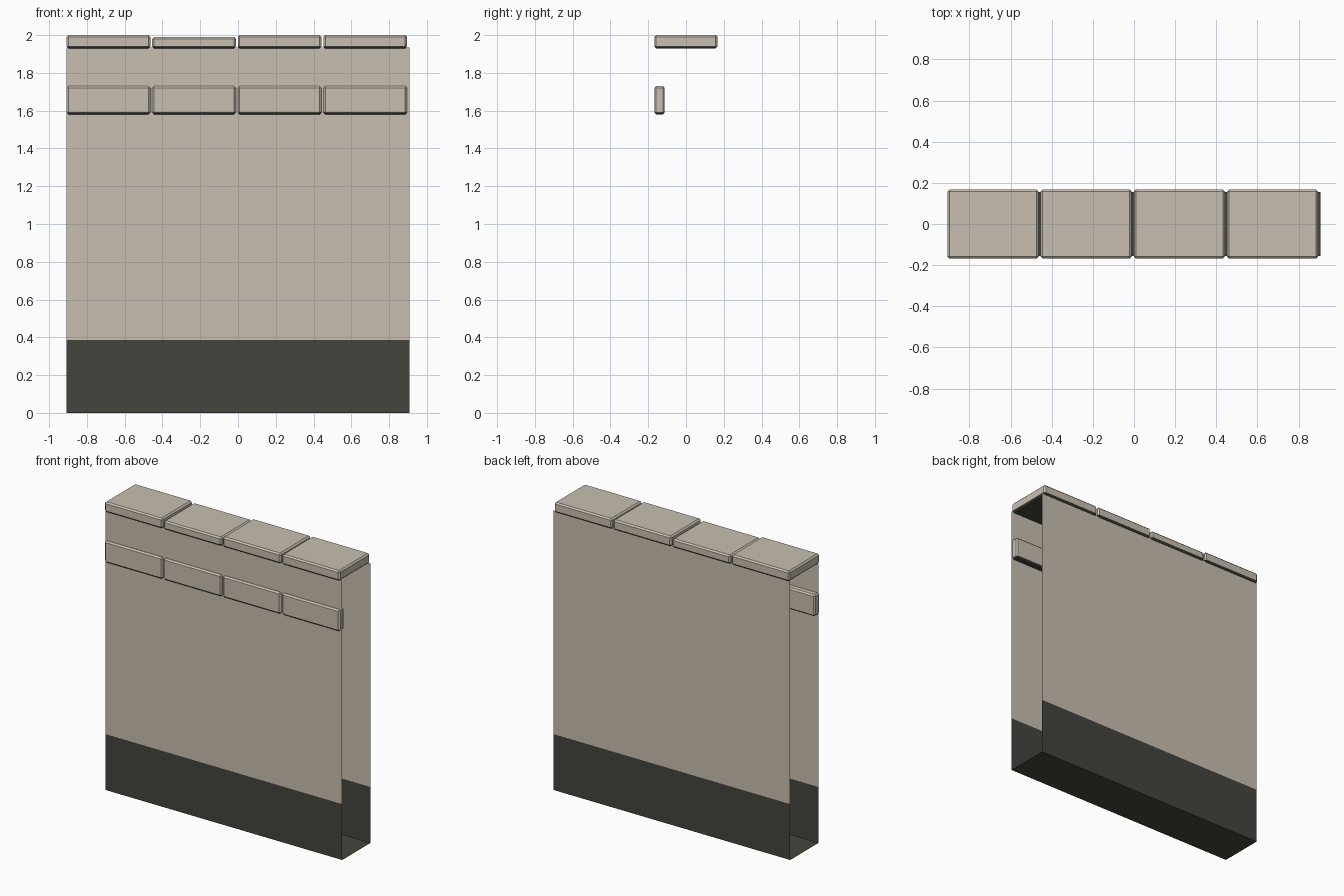
import bpy, bmesh

if "Cube" in bpy.data.objects:
    bpy.data.objects.remove(bpy.data.objects["Cube"])


def material(name, rgb):
    m = bpy.data.materials.new(name)
    m.diffuse_color = (*rgb, 1)
    m.use_nodes = True
    m.node_tree.nodes["Principled BSDF"].inputs["Base Color"].default_value = m.diffuse_color
    return m


STONE = material("beige stone", (0.58, 0.52, 0.44))
DARK = material("dark plinth", (0.058, 0.060, 0.048))


def finish(name, bm):
    me = bpy.data.meshes.new(name)
    bm.to_mesh(me)
    bm.free()
    me.materials.append(STONE)
    me.materials.append(DARK)
    ob = bpy.data.objects.new(name, me)
    bpy.context.collection.objects.link(ob)
    return ob


def block(name, lo, hi, bevel=0.01):
    """Chamfered stone block with a dark underside."""
    bm = bmesh.new()
    bmesh.ops.create_cube(bm, size=1)
    for v in bm.verts:
        v.co = [(a + b) / 2 + c * (b - a) for a, b, c in zip(lo, hi, v.co)]
    bmesh.ops.bevel(bm, geom=bm.edges[:], offset=bevel, segments=1,
                    affect='EDGES', profile=0.5)
    bm.normal_update()
    for f in bm.faces:
        f.material_index = int(f.normal.z < -0.5)
    return finish(name, bm)


# Wall shell: U-shaped section, open at both ends and the top
X, Y, PLINTH, TOP = 0.907, 0.155, 0.387, 1.935
section = [(-Y, TOP), (-Y, PLINTH), (-Y, 0), (Y, 0), (Y, PLINTH), (Y, TOP)]
bm = bmesh.new()
rows = [[bm.verts.new((x, y, z)) for x in (-X, X)] for y, z in section]
for (a, b), (c, d) in zip(rows, rows[1:]):
    f = bm.faces.new((a, c, d, b))
    f.material_index = int(f.calc_center_median().z < PLINTH)
finish("wall_shell", bm)

# Coping stones along the top and a raised band on the front
PITCH, GAP = 0.453, 0.01
for i in range(4):
    x0 = -X + i * PITCH
    x1 = x0 + PITCH - GAP
    top = 1.99 if i == 1 else 2.0
    block(f"coping_stone_{i + 1}", (x0, -0.168, 1.93), (x1, 0.167, top))
    block(f"band_stone_{i + 1}", (x0, -0.168, 1.58), (x1, -0.113, 1.73))
